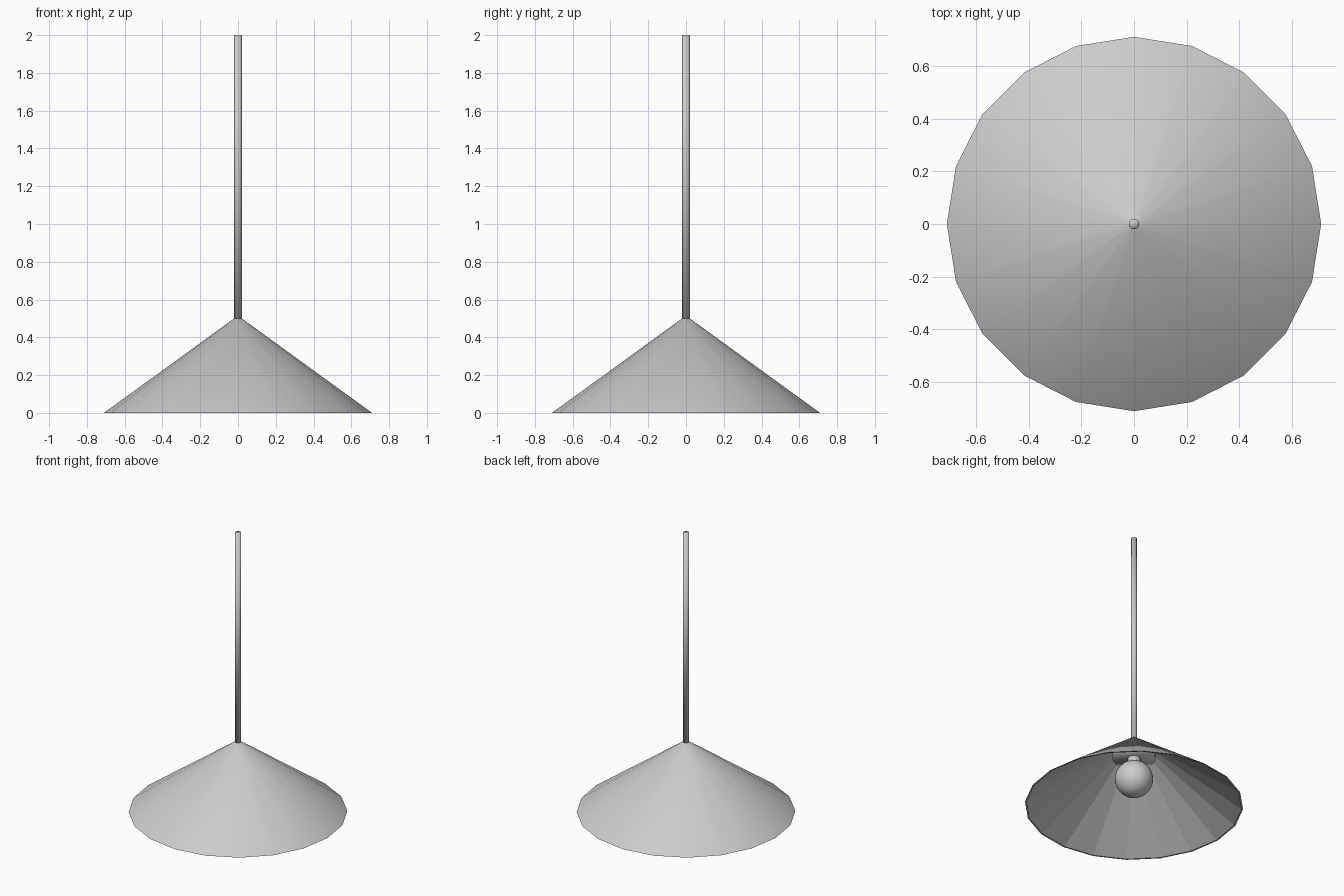
import bpy, bmesh
from math import cos, sin, tau

if "Cube" in bpy.data.objects:
    bpy.data.objects.remove(bpy.data.objects["Cube"])


def lathe(name, profile, sides, flat_from=None):
    """Spin (radius, z) points; segments from flat_from on stay flat shaded."""
    bm = bmesh.new()
    rings = []
    for r, z in profile:
        if r == 0:
            rings.append([bm.verts.new((0, 0, z))] * sides)
        else:
            rings.append([bm.verts.new((r * cos(tau * i / sides), r * sin(tau * i / sides), z))
                          for i in range(sides)])
    for s in range(len(rings) - 1):
        a, b = rings[s], rings[s + 1]
        for i in range(sides):
            j = (i + 1) % sides
            face = bm.faces.new(dict.fromkeys((a[i], b[i], b[j], a[j])))
            face.smooth = flat_from is None or s < flat_from
    for edge in bm.edges:
        if len(edge.link_faces) == 2 and edge.calc_face_angle(0) > 0.6:
            edge.smooth = False
    bmesh.ops.recalc_face_normals(bm, faces=bm.faces)
    mesh = bpy.data.meshes.new(name)
    bm.to_mesh(mesh)
    bm.free()
    obj = bpy.data.objects.new(name, mesh)
    bpy.context.collection.objects.link(obj)
    return obj


# Thin conical shade: smooth outside, faceted inside
lathe("shade", [(0, 0.5), (0.02, 0.5), (0.71, 0), (0.70, 0), (0.015, 0.493), (0, 0.493)],
      20, flat_from=2)

# Hanging rod
lathe("hanging_rod", [(0, 2), (0.02, 2), (0.02, 0.49), (0, 0.49)], 20)

# Round mount tucked inside the shade, and the bulb neck below it
lathe("socket_mount", [(0, 0.40), (0.14, 0.40), (0.14, 0.35), (0, 0.35)], 20)
lathe("bulb_neck", [(0, 0.355), (0.042, 0.355), (0.042, 0.29), (0, 0.29)], 20)

# Round bulb
bpy.ops.mesh.primitive_uv_sphere_add(segments=32, ring_count=16, radius=0.124,
                                     location=(0, 0, 0.197))
bulb = bpy.context.object
bulb.name = "bulb"
bpy.ops.object.shade_smooth()
